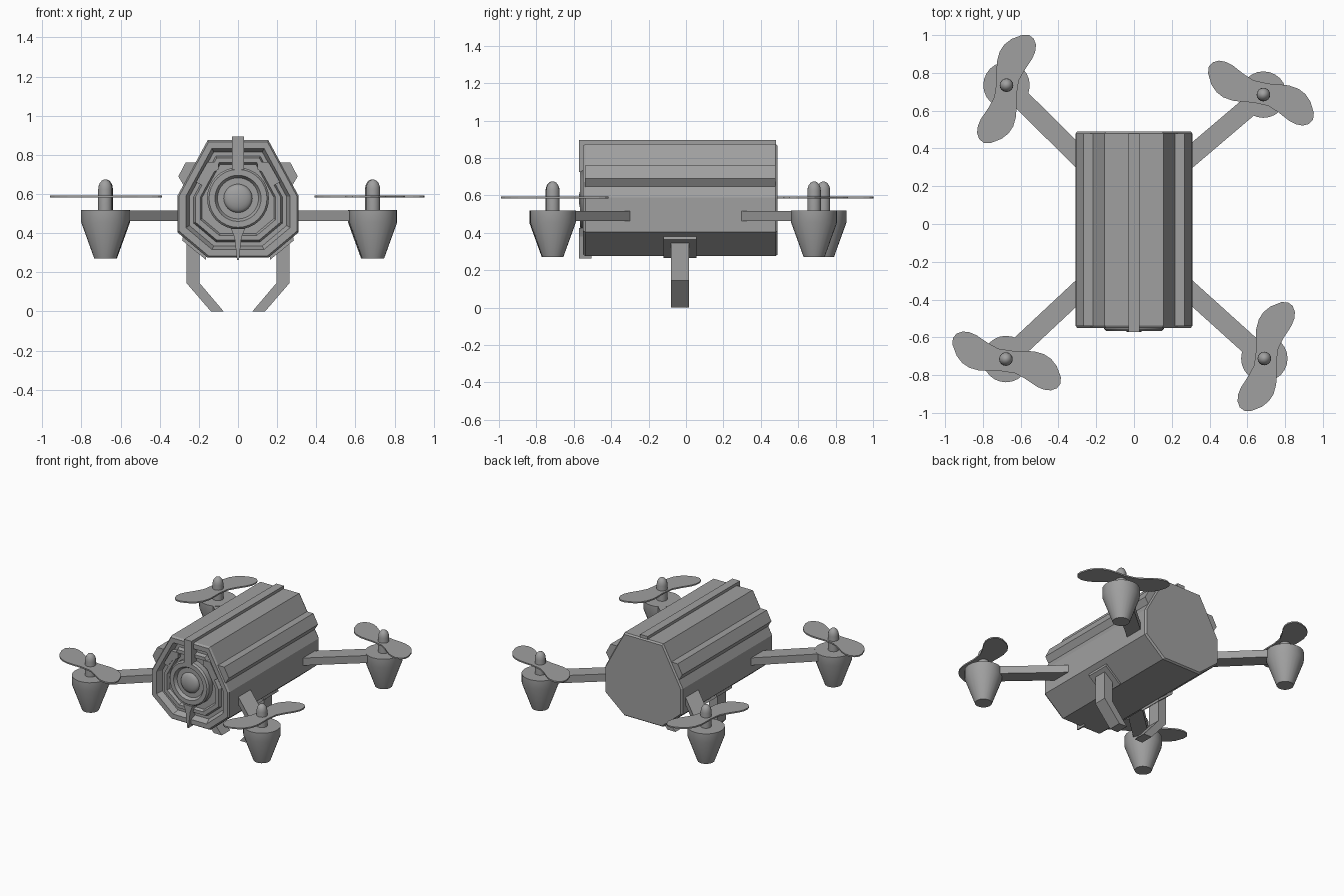
import bpy, bmesh, math
from mathutils import Matrix, Vector

if "Cube" in bpy.data.objects:
    bpy.data.objects.remove(bpy.data.objects["Cube"])

grey = bpy.data.materials.new("mid grey")
grey.diffuse_color = (0.35, 0.35, 0.35, 1)
grey.use_nodes = True
grey.node_tree.nodes["Principled BSDF"].inputs["Base Color"].default_value = grey.diffuse_color


def finish(name, bm, smooth=False):
    bmesh.ops.recalc_face_normals(bm, faces=bm.faces[:])
    me = bpy.data.meshes.new(name)
    bm.to_mesh(me)
    bm.free()
    me.materials.append(grey)
    ob = bpy.data.objects.new(name, me)
    bpy.context.collection.objects.link(ob)
    if smooth:
        bpy.ops.object.select_all(action='DESELECT')
        ob.select_set(True)
        bpy.context.view_layer.objects.active = ob
        bpy.ops.object.shade_smooth_by_angle(angle=math.radians(35))
    return ob


def loft(name, rings, smooth=False):
    """Skin a list of equal-length point rings and cap both ends."""
    bm = bmesh.new()
    vs = [[bm.verts.new(p) for p in r] for r in rings]
    n = len(rings[0])
    for a, b in zip(vs, vs[1:]):
        for i in range(n):
            j = (i + 1) % n
            bm.faces.new((a[i], a[j], b[j], b[i]))
    bm.faces.new(vs[0])
    bm.faces.new(vs[-1])
    return finish(name, bm, smooth)


def prism(name, xz, y0, y1, side=1):
    """Extrude an x-z outline along y, optionally mirrored in x."""
    return loft(name, [[(side * x, y, z) for x, z in xz] for y in (y0, y1)])


def lathe_z(name, cx, cy, profile, n=24):
    return loft(name, [[(cx + r * math.cos(2 * math.pi * i / n),
                         cy + r * math.sin(2 * math.pi * i / n), z)
                        for i in range(n)] for r, z in profile], True)


def lathe_y(name, cz, profile, n=32):
    return loft(name, [[(r * math.cos(2 * math.pi * i / n), y,
                         cz + r * math.sin(2 * math.pi * i / n))
                        for i in range(n)] for r, y in profile], True)


# Eight-sided hull with chamfered ends and a stepped recess in the front
half = [(0.155, 0.875), (0.31, 0.59), (0.31, 0.405), (0.155, 0.275)]
octagon = half + [(-x, z) for x, z in reversed(half)]
CZ = 0.575
steps = [(0.97, 0.49), (1, 0.478), (1, -0.537), (0.97, -0.55), (0.86, -0.55),
         (0.80, -0.51), (0.73, -0.51), (0.70, -0.535), (0.62, -0.535), (0.59, -0.515)]
loft("hull", [[(x * s, y, CZ + (z - CZ) * s) for x, z in octagon] for s, y in steps])

# Ring and round lens on the front
lathe_y("lens_ring", CZ + 0.003, [(0.158, -0.50), (0.158, -0.555), (0.148, -0.567),
                                  (0.118, -0.567), (0.105, -0.545), (0.085, -0.545)])
lens = [(0.073, -0.53)] + [(0.073 * math.cos(a), -0.545 - 0.028 * math.sin(a))
                           for a in (0, 0.3, 0.6, 0.9, 1.2, 1.45)]
lathe_y("lens", CZ + 0.003, lens)

# Top rail, its front strip and the pointed strip below the lens
prism("top_rail", [(-0.03, 0.86), (0.03, 0.86), (0.03, 0.895), (-0.03, 0.895)], -0.573, 0.48)
prism("front_strip", [(-0.03, 0.725), (0.03, 0.725), (0.03, 0.895), (-0.03, 0.895)], -0.573, -0.505)
prism("front_point", [(-0.036, 0.425), (0.036, 0.425), (0.018, 0.38), (0.005, 0.262),
                      (-0.005, 0.262), (-0.018, 0.38)], -0.573, -0.505)

for side, tag in ((1, "right"), (-1, "left")):
    # Rail along the upper slope
    prism("side_rail_" + tag, [(0.20, 0.76), (0.268, 0.76), (0.305, 0.69),
                               (0.278, 0.645), (0.24, 0.66)], -0.54, 0.478, side)
    # Corner plate in the front recess
    prism("corner_plate_" + tag, [(0.10, 0.765), (0.155, 0.765), (0.215, 0.66),
                                  (0.185, 0.645), (0.145, 0.70), (0.10, 0.725)],
          -0.54, -0.50, side)
    # Leg mount and bent leg
    prism("leg_mount_" + tag, [(0.16, 0.29), (0.165, 0.265), (0.285, 0.363),
                               (0.28, 0.39)], -0.12, 0.055, side)
    prism("leg_" + tag, [(0.196, 0.33), (0.196, 0.145), (0.073, 0), (0.138, 0),
                         (0.263, 0.145), (0.263, 0.375)], -0.08, 0.015, side)

# Half outline of the curved two-blade propeller
blade = [(-0.04, 0.068), (-0.09, 0.10), (-0.15, 0.147), (-0.185, 0.165),
         (-0.222, 0.172), (-0.255, 0.163), (-0.276, 0.14), (-0.28, 0.105),
         (-0.262, 0.045), (-0.235, 0.005), (-0.20, -0.022), (-0.15, -0.04),
         (-0.10, -0.046), (-0.04, -0.05)]
outline = blade + [(-x, -y) for x, y in blade]

# Motor centre, propeller centre and propeller angle
rotors = [("back_right", (0.685, 0.685), (0.672, 0.693), 0),
          ("back_left", (-0.675, 0.735), (-0.675, 0.715), -86),
          ("front_left", (-0.678, -0.715), (-0.674, -0.725), 4),
          ("front_right", (0.69, -0.712), (0.70, -0.702), -85)]
for tag, (mx, my), (px, py), angle in rotors:
    # Arm
    start = Vector((math.copysign(0.25, mx), math.copysign(0.315, my)))
    end = Vector((mx, my))
    d = (end - start).normalized()
    n = Vector((-d.y, d.x)) * 0.052
    end -= d * 0.06
    foot = [start + n, end + n, end - n, start - n]
    loft("arm_" + tag, [[(p.x, p.y, z) for p in foot] for z in (0.463, 0.517)])
    # Tapered motor pod and domed shaft
    lathe_z("motor_" + tag, mx, my, [(0.056, 0.27), (0.123, 0.455), (0.123, 0.518)])
    dome = [(0.036 * math.cos(a), 0.625 + 0.05 * math.sin(a)) for a in (0, 0.35, 0.7, 1.05, 1.4)]
    lathe_z("shaft_" + tag, mx, my, [(0.036, 0.51)] + dome, 16)
    # Propeller
    rot = Matrix.Rotation(math.radians(angle), 2)
    pts = [rot @ Vector(p) for p in outline]
    loft("propeller_" + tag, [[(px + p.x, py + p.y, z) for p in pts] for z in (0.583, 0.593)])
